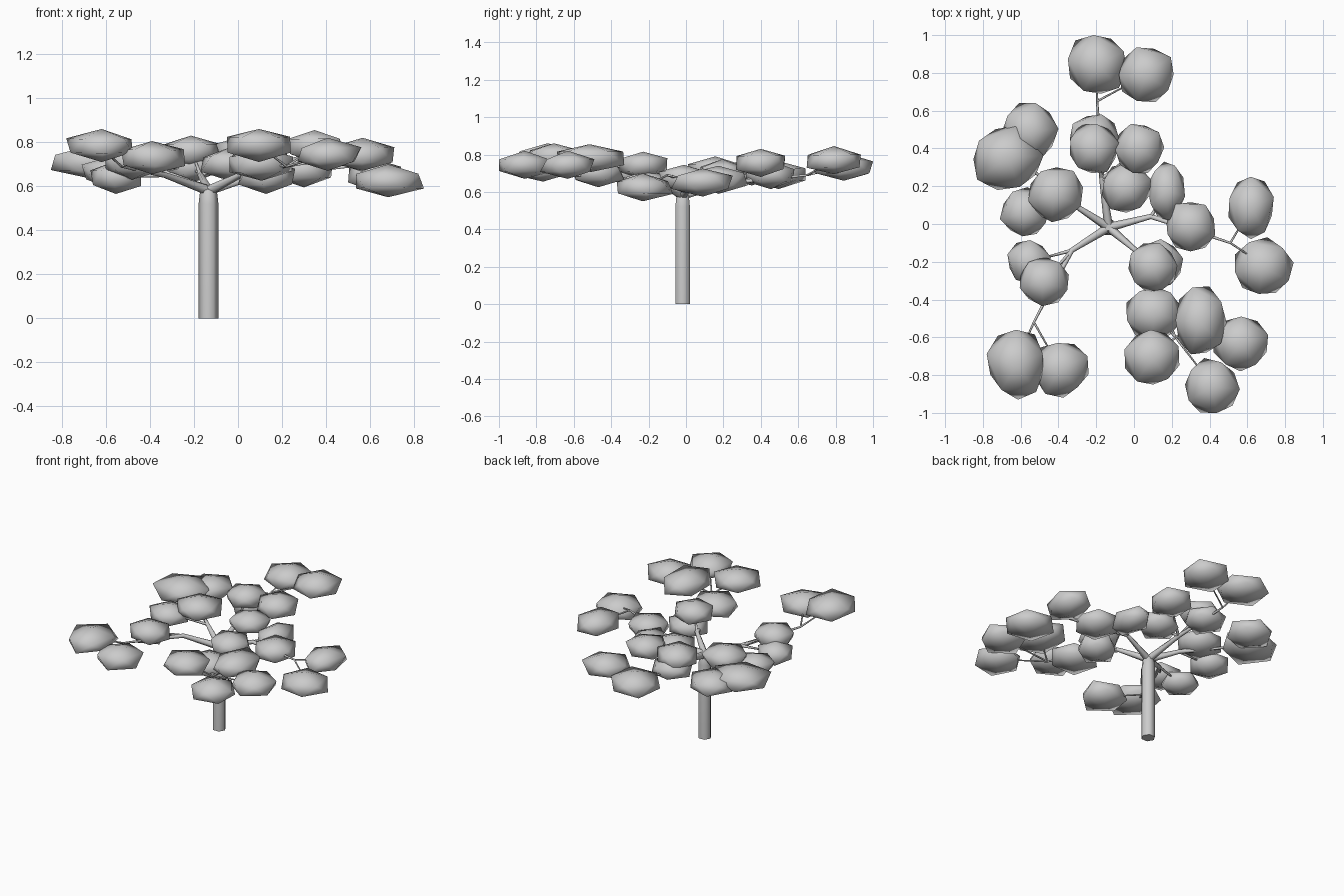
import bpy, bmesh, math, random
from mathutils import Vector

if "Cube" in bpy.data.objects:
    bpy.data.objects.remove(bpy.data.objects["Cube"])

random.seed(4)


def tube(name, points, radii):
    """Tapered six-sided limb through the given points."""
    cu = bpy.data.curves.new(name, 'CURVE')
    cu.dimensions = '3D'
    cu.bevel_depth = 1.0
    cu.bevel_resolution = 1
    cu.use_fill_caps = True
    sp = cu.splines.new('POLY')
    sp.points.add(len(points) - 1)
    for p, co, r in zip(sp.points, points, radii):
        p.co = (*co, 1)
        p.radius = r
    bpy.context.collection.objects.link(bpy.data.objects.new(name, cu))


def leaf_clump(name, centre, half):
    """Flattened, slightly irregular icosahedron fitted to its half sizes."""
    bm = bmesh.new()
    bmesh.ops.create_icosphere(bm, subdivisions=1, radius=1)
    a = random.uniform(0, math.tau)
    c, s = math.cos(a), math.sin(a)
    for v in bm.verts:
        x, y, z = v.co
        v.co = Vector((c * x - s * y, s * x + c * y, z)) * random.uniform(0.92, 1.08)
    for i in range(3):
        lo = min(v.co[i] for v in bm.verts)
        hi = max(v.co[i] for v in bm.verts)
        for v in bm.verts:
            t = 2 * (v.co[i] - lo) / (hi - lo) - 1
            v.co[i] = centre[i] + t * half[i]
    for f in bm.faces:
        f.smooth = True
    me = bpy.data.meshes.new(name)
    bm.to_mesh(me)
    bm.free()
    bpy.context.collection.objects.link(bpy.data.objects.new(name, me))


def limb(name, inner, outer, inner_clumps, outer_clumps):
    """Main limb with an inner and an outer fork, each carrying leaf clumps."""
    a, b = (*inner, 0.65), (*outer, 0.69)
    tube("limb_" + name, [crown, a, b], [.024, .014, .006])
    for fork, start, r, size, clumps in (("inner", a, .010, .13, inner_clumps),
                                         ("outer", b, .006, .145, outer_clumps)):
        for i, (x, y, z, *wide) in enumerate(clumps):
            rx, ry = wide or (size, size)
            leaf_clump(f"{name}_{fork}_leaves_{i}", (x, y, z), (rx, ry, .075))
            tube(f"{name}_{fork}_twig_{i}", [start, (x, y, z)], [r, .003])


# Trunk
tx, ty = -0.134, -0.018
crown = (tx, ty, .58)
tube("trunk", [(tx, ty, 0), (tx, ty, .52), crown, (tx, ty, .605)], [.045, .045, .038, .02])

# Limbs with foliage (clump x, y, z and, where uneven, half widths)
limb("back", (-.17, .24), (-.195, .65),
     [(-.21, .40, .755), (.03, .40, .755), (-.21, .45, .69), (-.04, .19, .70)],
     [(-.195, .845, .735, .155, .155), (.065, .79, .77)])
limb("left", (-.30, .09), (-.58, .32),
     [(-.58, .065, .66), (-.415, .155, .715, .145, .145)],
     [(-.665, .35, .71, .185, .17), (-.55, .49, .69, .15, .15)])
limb("front_left", (-.33, -.14), (-.53, -.52),
     [(-.555, -.20, .64, .115, .115), (-.475, -.305, .705)],
     [(-.63, -.745, .785, .15, .185), (-.385, -.775, .73)])
limb("front_right", (.01, -.14), (.22, -.60),
     [(.10, -.23, .74), (.13, -.21, .64)],
     [(.105, -.475, .70), (.095, -.705, .785), (.355, -.51, .78, .135, .18),
      (.565, -.635, .745), (.415, -.855, .745)])
limb("right", (.09, .04), (.51, -.10),
     [(.17, .175, .665, .10, .155), (.30, -.015, .67)],
     [(.62, .085, .65, .12, .165), (.69, -.22, .625, .155, .15)])
